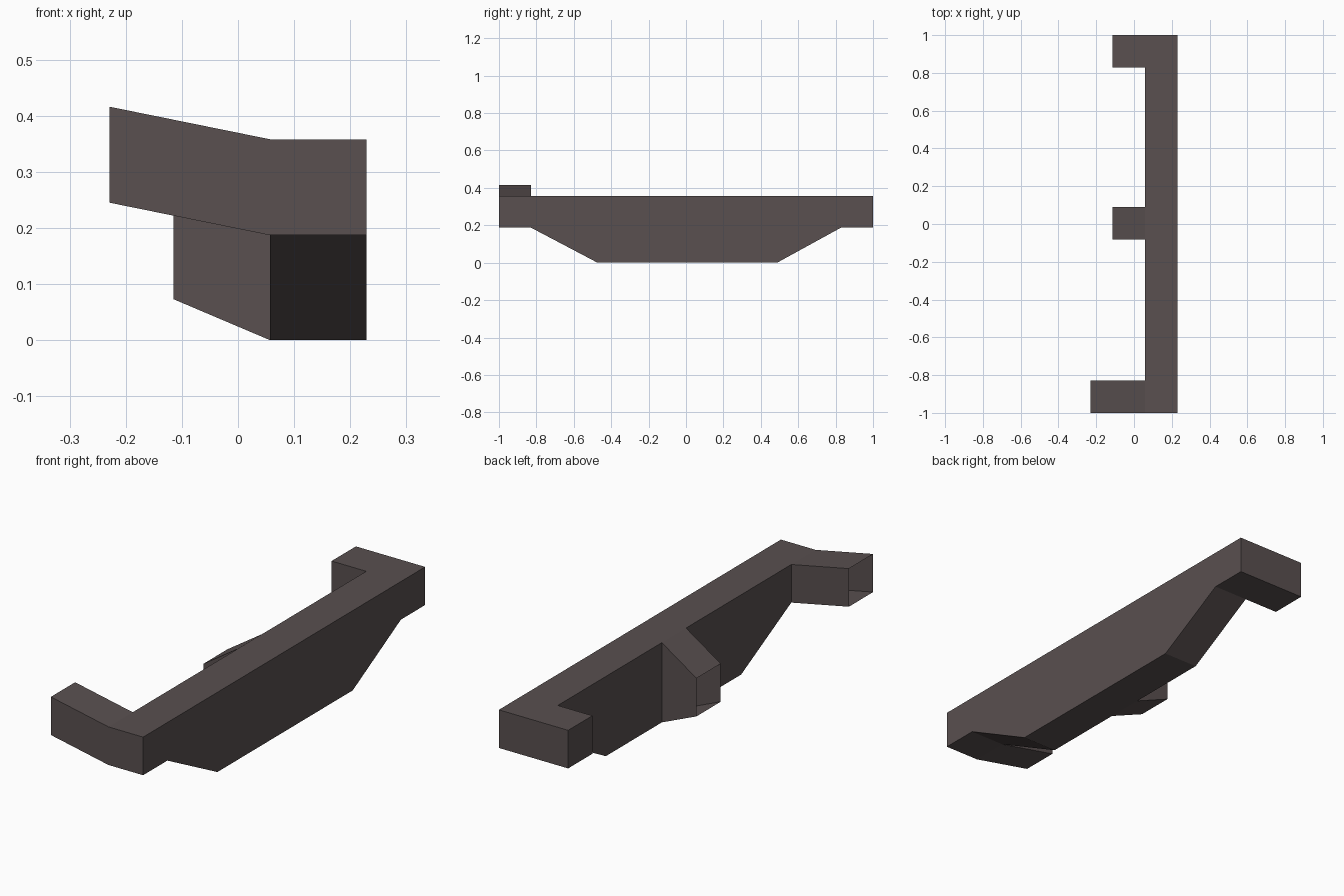
import bpy, bmesh

if "Cube" in bpy.data.objects:
    bpy.data.objects.remove(bpy.data.objects["Cube"])

mat = bpy.data.materials.new("dark_brown_grey")
mat.diffuse_color = (0.1, 0.08, 0.08, 1)
mat.use_nodes = True
mat.node_tree.nodes["Principled BSDF"].inputs["Base Color"].default_value = mat.diffuse_color

X_IN, X_OUT = 0.057, 0.229      # inner and outer side of the beam
Z_LOW, Z_TOP = 0.187, 0.358     # beam end height range


def make_object(name, quads):
    """Weld a list of quads into one flat-shaded shell."""
    bm = bmesh.new()
    for quad in quads:
        bm.faces.new([bm.verts.new(p) for p in quad])
    bmesh.ops.remove_doubles(bm, verts=bm.verts, dist=1e-4)
    bmesh.ops.recalc_face_normals(bm, faces=bm.faces)
    mesh = bpy.data.meshes.new(name)
    bm.to_mesh(mesh)
    bm.free()
    mesh.materials.append(mat)
    obj = bpy.data.objects.new(name, mesh)
    bpy.context.collection.objects.link(obj)
    return obj


def arm(name, y0, y1, inner_z, tip_x, tip_z, closed):
    """Four-sided sleeve from the beam to its tip, with an optional end cap."""
    def ring(x, z):
        return [(x, y0, z[0]), (x, y1, z[0]), (x, y1, z[1]), (x, y0, z[1])]
    a, b = ring(X_IN, inner_z), ring(tip_x, tip_z)
    quads = [(a[i], a[(i + 1) % 4], b[(i + 1) % 4], b[i]) for i in range(4)]
    if closed:
        quads.append(b)
    return make_object(name, quads)


# Beam: stations along y as (y, underside z, arm joins the span after it)
stations = [(-1, Z_LOW, True), (-0.828, Z_LOW, False), (-0.473, 0, False),
            (-0.082, 0, True), (0.09, 0, False), (0.487, 0, False),
            (0.828, Z_LOW, True), (1, Z_LOW, False)]
quads = []
for (y0, z0, joined), (y1, z1, _) in zip(stations, stations[1:]):
    quads.append([(X_OUT, y0, z0), (X_OUT, y1, z1), (X_OUT, y1, Z_TOP), (X_OUT, y0, Z_TOP)])
    quads.append([(X_IN, y0, Z_TOP), (X_OUT, y0, Z_TOP), (X_OUT, y1, Z_TOP), (X_IN, y1, Z_TOP)])
    quads.append([(X_IN, y0, z0), (X_IN, y1, z1), (X_OUT, y1, z1), (X_OUT, y0, z0)])
    if not joined:
        quads.append([(X_IN, y0, z0), (X_IN, y0, Z_TOP), (X_IN, y1, Z_TOP), (X_IN, y1, z1)])
for y in (-1, 1):
    quads.append([(X_IN, y, Z_LOW), (X_OUT, y, Z_LOW), (X_OUT, y, Z_TOP), (X_IN, y, Z_TOP)])
make_object("beam", quads)

# Arms: the front and middle sleeves are open at the tip
arm("front_arm", -1, -0.828, (Z_LOW, Z_TOP), -0.229, (0.245, 0.416), False)
arm("middle_arm", -0.082, 0.09, (0, Z_TOP), -0.115, (0.073, 0.244), False)
arm("back_arm", 0.828, 1, (Z_LOW, Z_TOP), -0.115, (Z_LOW, Z_TOP), True)
